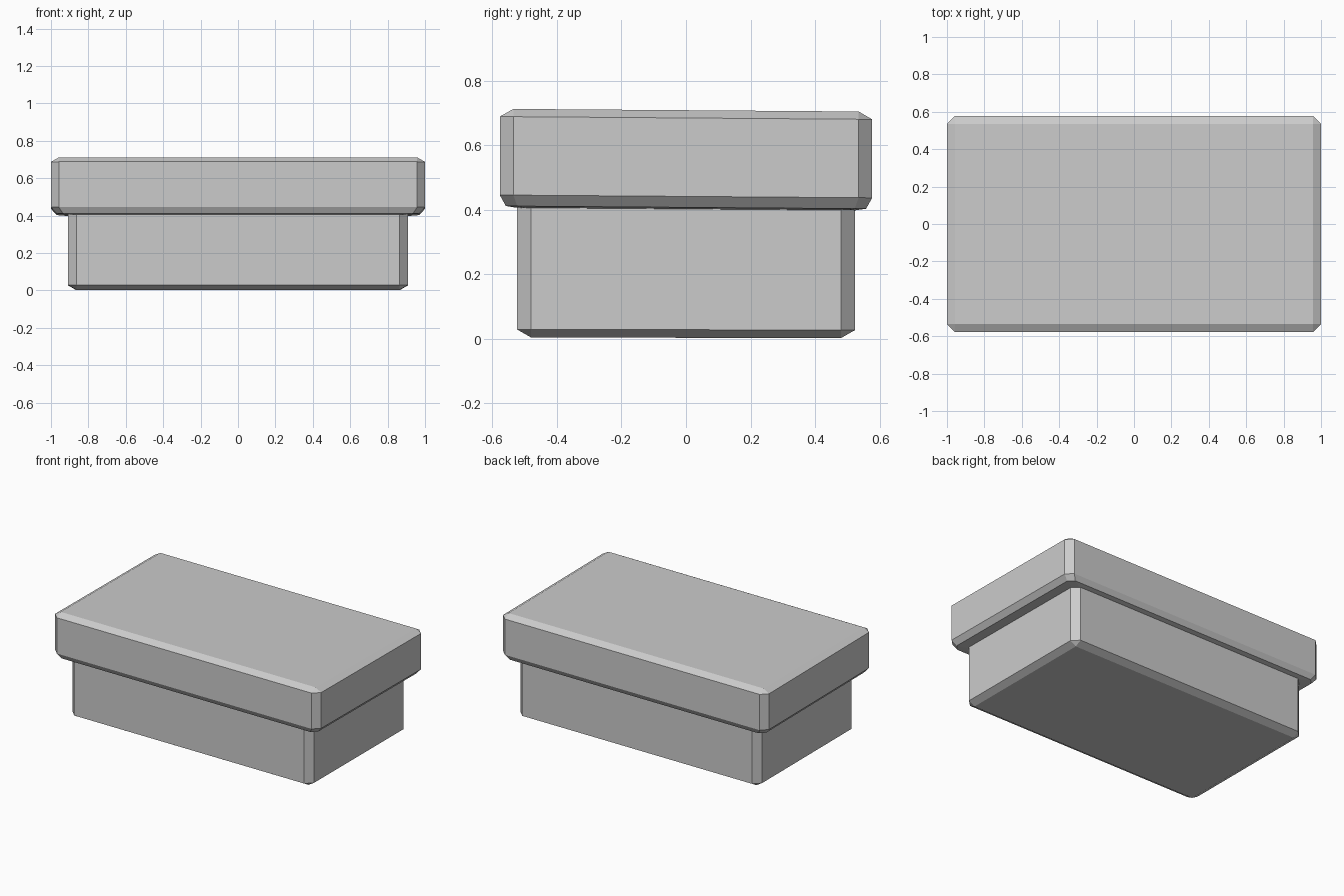
import bpy
import bmesh

if "Cube" in bpy.data.objects:
    bpy.data.objects.remove(bpy.data.objects["Cube"], do_unlink=True)

grey = bpy.data.materials.new("plain grey")
grey.use_nodes = True
colour = (0.6, 0.6, 0.6, 1)
grey.diffuse_color = colour
grey.node_tree.nodes["Principled BSDF"].inputs["Base Color"].default_value = colour


def ring(bm, hx, hy, cut, z, tilt):
    """Rectangle with cut corners, counter-clockwise, sloping along y."""
    points = []
    for sx, sy in ((1, -1), (1, 1), (-1, 1), (-1, -1)):
        pair = [(sx * (hx - cut), sy * hy), (sx * hx, sy * (hy - cut))]
        points += pair if sx * sy < 0 else pair[::-1]
    return [bm.verts.new((x, y, z - tilt * y)) for x, y in points]


def chamfered_block(name, layers, tilt):
    bm = bmesh.new()
    rings = [ring(bm, *layer, tilt) for layer in layers]
    for low, high in zip(rings, rings[1:]):
        for i in range(8):
            j = (i + 1) % 8
            bm.faces.new((low[i], low[j], high[j], high[i]))
    bm.faces.new(rings[0][::-1])
    bm.faces.new(rings[-1])
    # Sharp-cornered end caps collapse to plain rectangles
    bmesh.ops.remove_doubles(bm, verts=bm.verts, dist=0.0005)
    bmesh.ops.recalc_face_normals(bm, faces=bm.faces)
    mesh = bpy.data.meshes.new(name)
    bm.to_mesh(mesh)
    bm.free()
    mesh.materials.append(grey)
    obj = bpy.data.objects.new(name, mesh)
    bpy.context.collection.objects.link(obj)
    return obj


# Layers: half width, half depth, corner cut, height
chamfered_block("base", [
    (0.865, 0.48, 0, 0.003),
    (0.908, 0.524, 0.044, 0.028),
    (0.908, 0.524, 0.044, 0.42),
], 0.002)

chamfered_block("lid", [
    (0.91, 0.526, 0.03, 0.402),
    (0.97, 0.558, 0.035, 0.407),
    (1.0, 0.577, 0.042, 0.441),
    (1.0, 0.577, 0.042, 0.684),
    (0.957, 0.535, 0, 0.708),
], 0.0075)
